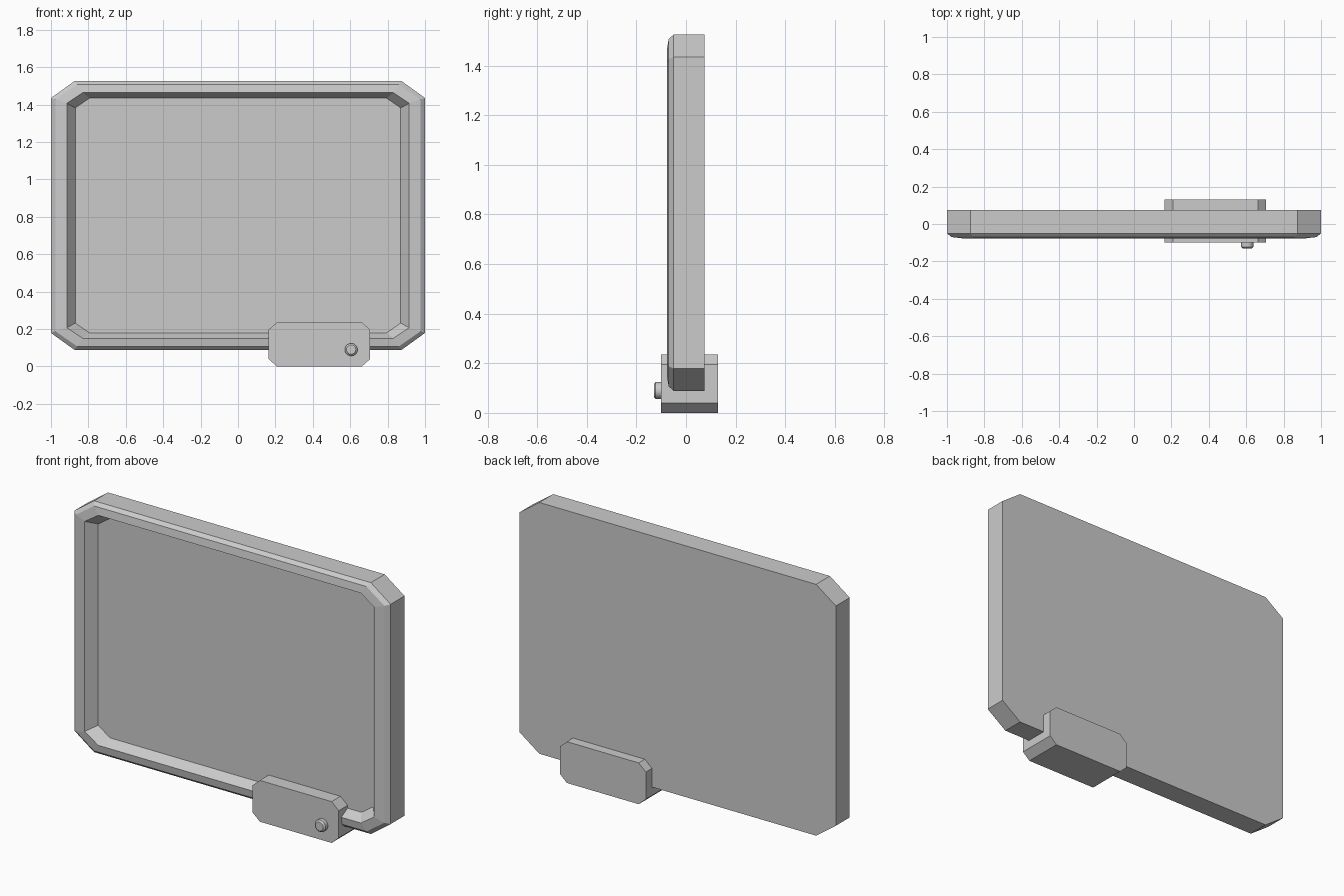
import bpy, bmesh, math

cube = bpy.data.objects.get("Cube")
if cube:
    bpy.data.objects.remove(cube, do_unlink=True)

grey = bpy.data.materials.new("light grey")
grey.use_nodes = True
colour = (0.6, 0.6, 0.6, 1)
grey.diffuse_color = colour
grey.node_tree.nodes["Principled BSDF"].inputs["Base Color"].default_value = colour


def octagon(cx, cz, w, h, cut_x, cut_z):
    """Rectangle outline with cut corners, as half sizes and corner cuts."""
    a, b = w - cut_x, h - cut_z
    pts = [(w, -b), (w, b), (a, h), (-a, h), (-w, b), (-w, -b), (-a, -h), (a, -h)]
    return [(cx + x, cz + z) for x, z in pts]


def circle(cx, cz, r, n=20):
    return [(cx + r * math.cos(2 * math.pi * i / n), cz + r * math.sin(2 * math.pi * i / n))
            for i in range(n)]


def loft(name, sections):
    """Join (y, outline) sections in order and cap both ends."""
    bm = bmesh.new()
    rings = [[bm.verts.new((x, y, z)) for x, z in outline] for y, outline in sections]
    for r, s in zip(rings, rings[1:]):
        for i in range(len(r)):
            j = (i + 1) % len(r)
            bm.faces.new((r[i], r[j], s[j], s[i]))
    bm.faces.new(rings[0])
    bm.faces.new(rings[-1])
    bmesh.ops.recalc_face_normals(bm, faces=bm.faces)
    mesh = bpy.data.meshes.new(name)
    bm.to_mesh(mesh)
    bm.free()
    mesh.materials.append(grey)
    obj = bpy.data.objects.new(name, mesh)
    bpy.context.collection.objects.link(obj)
    return obj


# Framed panel: back, bevelled rim, then the sunken front
mid = 0.807
loft("framed_panel", [
    (0.075, octagon(0, mid, 1.0, 0.718, 0.125, 0.09)),
    (-0.05, octagon(0, mid, 1.0, 0.718, 0.125, 0.09)),
    (-0.07, octagon(0, mid, 0.975, 0.70, 0.115, 0.08)),
    (-0.077, octagon(0, mid, 0.915, 0.657, 0.085, 0.057)),
    (-0.02, octagon(0, mid, 0.87, 0.627, 0.075, 0.052)),
])

# Clip block gripping the lower edge
clip = octagon(0.435, 0.118, 0.272, 0.118, 0.045, 0.04)
loft("edge_clip", [(0.13, clip), (-0.10, clip)])

# Round button on the clip
button = loft("clip_button", [
    (-0.09, circle(0.605, 0.09, 0.034)),
    (-0.122, circle(0.605, 0.09, 0.034)),
    (-0.13, circle(0.605, 0.09, 0.025)),
])
bpy.ops.object.select_all(action="DESELECT")
button.select_set(True)
bpy.context.view_layer.objects.active = button
bpy.ops.object.shade_smooth_by_angle(angle=math.radians(30))
